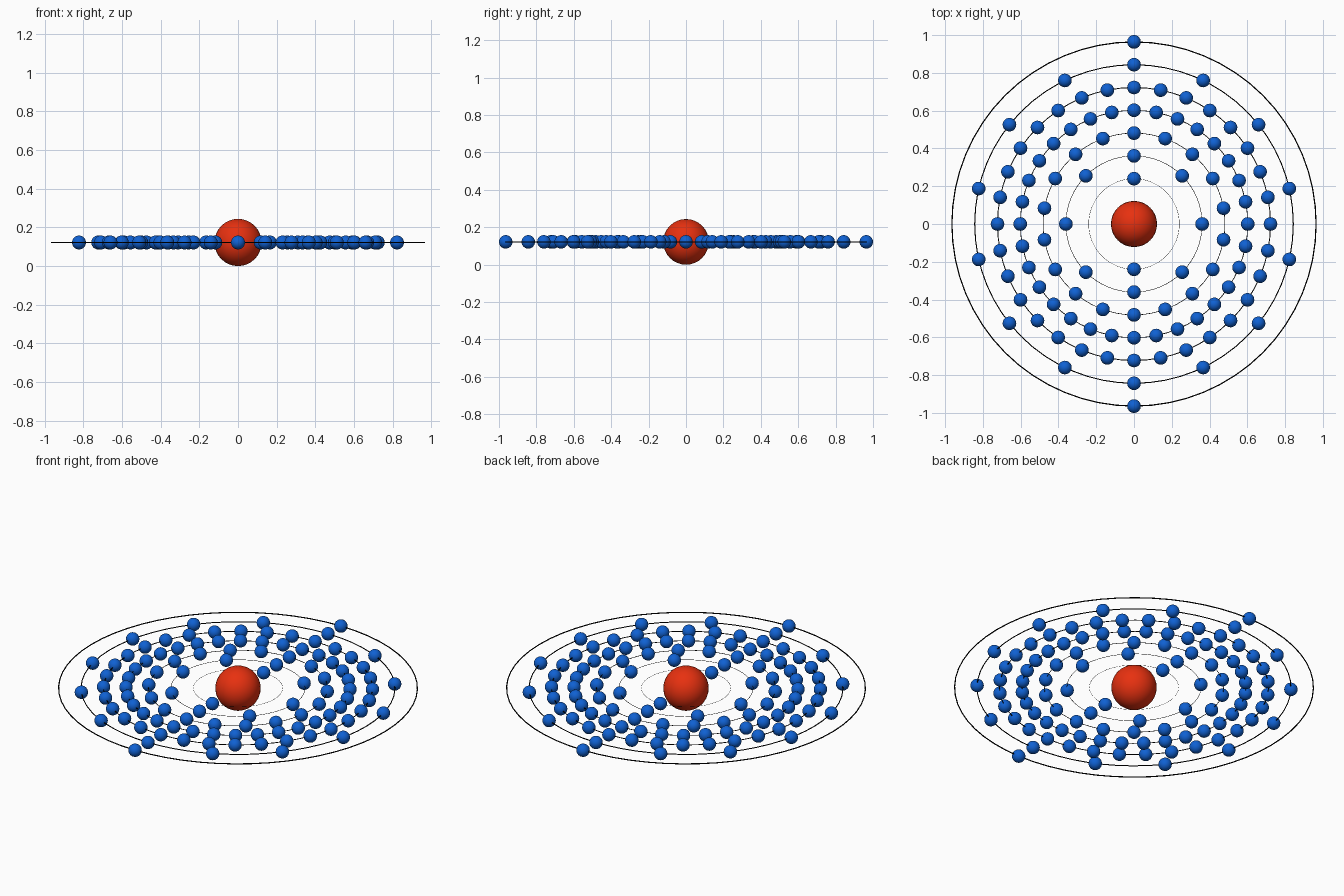
import bpy, math

if "Cube" in bpy.data.objects:
    bpy.data.objects.remove(bpy.data.objects["Cube"])

Z = 0.122                      # height of the orbit plane
ELECTRON_R = 0.036
SHELLS = [2, 8, 18, 32, 32, 14, 2]


def material(name, rgb):
    m = bpy.data.materials.new(name)
    m.diffuse_color = (*rgb, 1)
    m.use_nodes = True
    m.node_tree.nodes["Principled BSDF"].inputs["Base Color"].default_value = m.diffuse_color
    return m


red = material("red", (0.8, 0.03, 0.005))
blue = material("blue", (0.005, 0.12, 0.65))
black = material("black", (0, 0, 0))


def finish(name, mat):
    ob = bpy.context.object
    ob.name = name
    ob.data.materials.append(mat)
    bpy.ops.object.shade_smooth()
    return ob


# nucleus resting on the ground plane
bpy.ops.mesh.primitive_uv_sphere_add(segments=32, ring_count=16, radius=0.122, location=(0, 0, Z))
finish("nucleus", red)

# one electron, whose mesh all the others share
bpy.ops.mesh.primitive_uv_sphere_add(segments=32, ring_count=16, radius=ELECTRON_R)
template = finish("electron", blue)
electron_mesh = template.data
bpy.data.objects.remove(template)

for i, count in enumerate(SHELLS):
    radius = 0.24 + i * (0.964 - 0.24) / 6

    # thin orbit ring, wire thickness growing with its radius
    bpy.ops.mesh.primitive_torus_add(major_segments=64, minor_segments=8, major_radius=radius,
                                     minor_radius=0.0033 * radius, location=(0, 0, Z))
    finish(f"orbit_{i + 1}", black)

    # electrons evenly spaced, starting at the back
    for k in range(count):
        a = math.pi / 2 + 2 * math.pi * k / count
        ob = bpy.data.objects.new(f"electron_{i + 1}_{k + 1}", electron_mesh)
        ob.location = (radius * math.cos(a), radius * math.sin(a), Z)
        bpy.context.collection.objects.link(ob)
